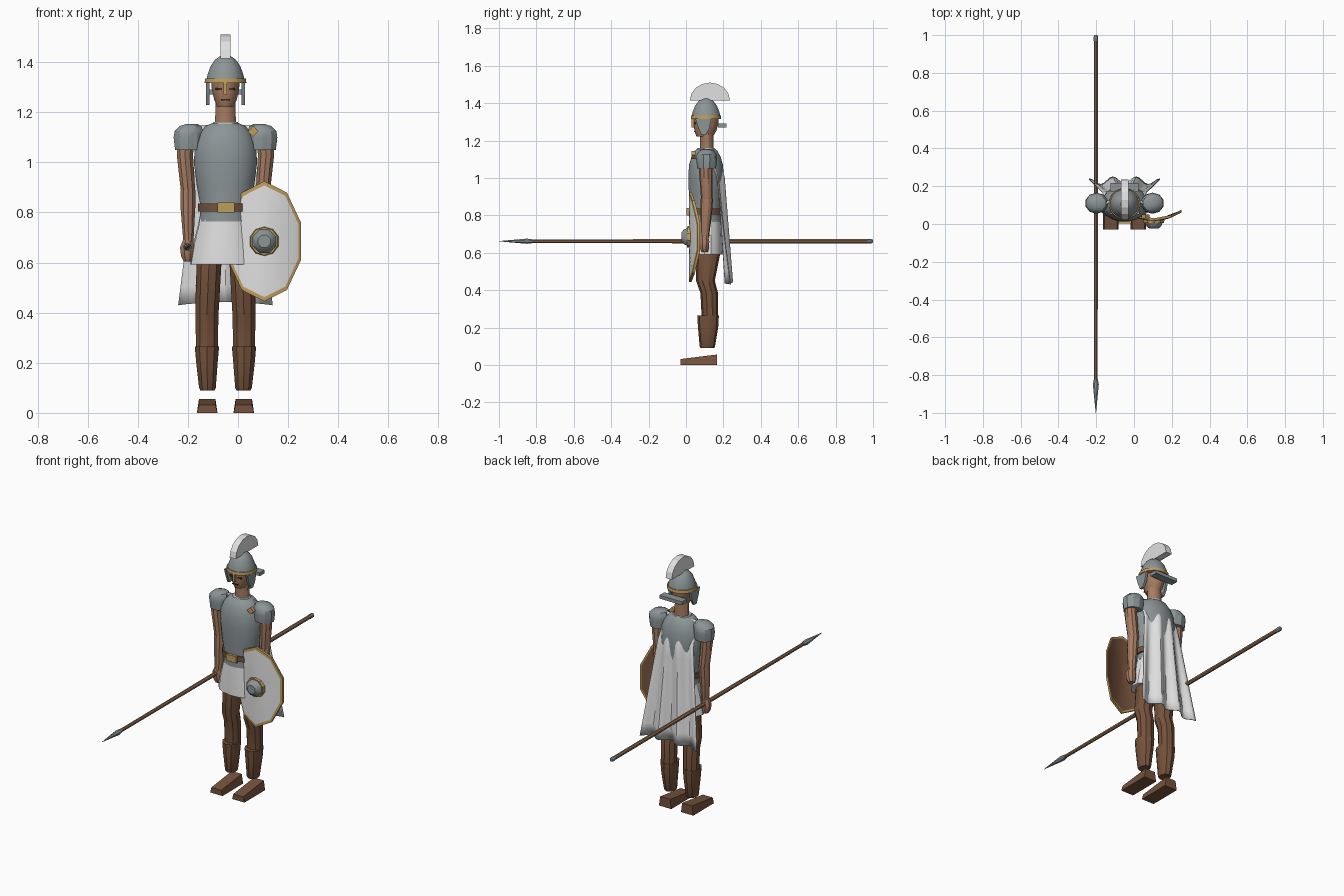
import bpy, bmesh, math
from mathutils import Matrix

if "Cube" in bpy.data.objects:
    bpy.data.objects.remove(bpy.data.objects["Cube"])

CX, CY = -0.05, 0.107   # body axis


def material(name, r, g, b):
    m = bpy.data.materials.new(name)
    m.diffuse_color = (r, g, b, 1)
    m.use_nodes = True
    m.node_tree.nodes["Principled BSDF"].inputs["Base Color"].default_value = (r, g, b, 1)
    return m


steel = material("steel grey", 0.26, 0.30, 0.31)
white = material("white cloth", 0.75, 0.75, 0.75)
gold = material("gold", 0.52, 0.34, 0.11)
skin = material("skin", 0.38, 0.20, 0.12)
leather = material("brown leather", 0.18, 0.085, 0.045)
wood = material("spear wood", 0.30, 0.16, 0.09)
dark = material("dark brown", 0.05, 0.025, 0.015)


def finish(name, bm, mats, smooth=True):
    bmesh.ops.recalc_face_normals(bm, faces=bm.faces)
    me = bpy.data.meshes.new(name)
    bm.to_mesh(me)
    bm.free()
    for m in mats:
        me.materials.append(m)
    ob = bpy.data.objects.new(name, me)
    bpy.context.collection.objects.link(ob)
    if smooth:
        bpy.ops.object.select_all(action="DESELECT")
        ob.select_set(True)
        bpy.context.view_layer.objects.active = ob
        bpy.ops.object.shade_smooth_by_angle(angle=math.radians(32))
    return ob


def loft(name, rings, mat, seg=12, wave=0, axis="Z"):
    """Skin elliptical rings (x, y, z, rx, ry); wave pleats the radius."""
    bm = bmesh.new()
    loops = []
    for x, y, z, rx, ry in rings:
        loop = []
        for i in range(seg):
            a = math.tau * (i + 0.5) / seg
            k = 1 + wave * (i % 2)
            c, s = rx * k * math.cos(a), ry * k * math.sin(a)
            loop.append(bm.verts.new((x + c, y + s, z) if axis == "Z" else (x + c, y, z + s)))
        loops.append(loop)
    for a, b in zip(loops, loops[1:]):
        for i in range(seg):
            j = (i + 1) % seg
            bm.faces.new((a[i], a[j], b[j], b[i]))
    bm.faces.new(loops[0])
    bm.faces.new(loops[-1])
    return finish(name, bm, [mat])


def prism(name, profile, x0, x1, mat):
    """Extrude a (y, z) outline from x0 to x1."""
    bm = bmesh.new()
    face = bm.faces.new([bm.verts.new((x0, y, z)) for y, z in profile])
    new = bmesh.ops.extrude_face_region(bm, geom=[face])["geom"]
    bmesh.ops.translate(bm, vec=(x1 - x0, 0, 0),
                        verts=[v for v in new if isinstance(v, bmesh.types.BMVert)])
    return finish(name, bm, [mat], False)


def box(name, loc, size, mat, turn=0):
    bm = bmesh.new()
    bmesh.ops.create_cube(bm, size=1)
    bmesh.ops.transform(bm, verts=bm.verts, matrix=Matrix.Translation(loc)
                        @ Matrix.Rotation(turn, 4, "Y") @ Matrix.Diagonal((*size, 1)))
    return finish(name, bm, [mat], False)


def body(name, rings, mat, seg=20, wave=0):
    return loft(name, [(CX, CY, z, rx, ry) for z, rx, ry in rings], mat, seg, wave)


# Torso, skirt and belt
body("cuirass", [(0.764, 0.106, 0.088), (0.82, 0.1, 0.086), (0.9, 0.115, 0.092),
                 (1.0, 0.128, 0.096), (1.07, 0.123, 0.092), (1.115, 0.105, 0.078),
                 (1.145, 0.08, 0.062), (1.156, 0.055, 0.048)], steel)
body("collar", [(1.148, 0.056, 0.05), (1.161, 0.05, 0.046)], white)
body("skirt", [(0.78, 0.1, 0.083), (0.68, 0.124, 0.088), (0.592, 0.139, 0.09)], white, 32, 0.03)
body("belt", [(0.804, 0.112, 0.094), (0.836, 0.112, 0.094)], leather)
box("belt_buckle", (CX + 0.002, 0.01, 0.82), (0.068, 0.014, 0.04), gold)
box("brooch", (0.06, 0.04, 1.124), (0.03, 0.02, 0.03), gold, math.pi / 4)

# Head and face
loft("neck", [(CX, 0.112, 1.14, 0.044, 0.038), (CX, 0.11, 1.25, 0.04, 0.036)], skin)
loft("head", [(CX, 0.1, 1.222, 0.034, 0.044), (CX, 0.103, 1.25, 0.046, 0.058),
              (CX, 0.108, 1.29, 0.056, 0.066), (CX, 0.108, 1.34, 0.058, 0.068)], skin, 14)
box("mouth", (CX, 0.046, 1.25), (0.036, 0.008, 0.005), dark)
for s, side in ((-1, "right"), (1, "left")):
    box(side + "_eye", (CX + s * 0.026, 0.05, 1.292), (0.026, 0.009, 0.008), dark)

# Helmet
body("helmet_dome", [(1.318, 0.08, 0.08), (1.35, 0.073, 0.074), (1.385, 0.06, 0.06),
                     (1.41, 0.042, 0.042), (1.424, 0.022, 0.022)], steel, 16)
body("helmet_band", [(1.316, 0.085, 0.083), (1.334, 0.083, 0.081)], gold, 16)
box("nose_guard", (CX, 0.037, 1.295), (0.014, 0.014, 0.05), gold)
box("neck_guard", (CX, 0.193, 1.28), (0.15, 0.046, 0.02), steel)
crest = [(0.128 - 0.107 * math.cos(math.pi * i / 8), 1.415 + 0.095 * math.sin(math.pi * i / 8))
         for i in range(9)]
prism("helmet_crest", crest, CX - 0.02, CX + 0.02, white)
guard = [(0.05, 1.318), (0.135, 1.318), (0.125, 1.265), (0.105, 1.23), (0.082, 1.23), (0.065, 1.27)]

# Paired parts
for s, side in ((-1, "right"), (1, "left")):
    def limb(name, rings, mat, seg=10):
        return loft(side + name, [(CX + s * d, y, z, rx, ry) for d, y, z, rx, ry in rings], mat, seg)

    prism(side + "_cheek_guard", guard, CX + s * 0.064, CX + s * 0.078, steel)
    limb("_pauldron", [(0.148, 0.11, 1.05, 0.056, 0.05), (0.148, 0.11, 1.1, 0.062, 0.056),
                       (0.146, 0.11, 1.125, 0.06, 0.053), (0.14, 0.11, 1.145, 0.045, 0.04),
                       (0.134, 0.11, 1.153, 0.024, 0.022)], steel)
    limb("_upper_arm", [(0.158, 0.108, 1.08, 0.036, 0.036), (0.162, 0.106, 1.03, 0.034, 0.036),
                        (0.149, 0.112, 0.88, 0.03, 0.031)], skin)
    limb("_forearm", [(0.149, 0.112, 0.89, 0.031, 0.033), (0.15, 0.108, 0.82, 0.031, 0.032),
                      (0.148, 0.1, 0.68, 0.021, 0.023)], skin)
    limb("_hand", [(0.15, 0.098, 0.69, 0.021, 0.022), (0.154, 0.098, 0.66, 0.03, 0.029),
                   (0.152, 0.098, 0.625, 0.027, 0.026), (0.15, 0.1, 0.605, 0.018, 0.018)], skin, 8)
    limb("_thigh", [(0.062, 0.115, 0.7, 0.052, 0.062), (0.066, 0.118, 0.59, 0.052, 0.064),
                    (0.072, 0.104, 0.45, 0.05, 0.05), (0.074, 0.124, 0.385, 0.048, 0.047),
                    (0.074, 0.128, 0.25, 0.046, 0.044)], leather)
    limb("_greave", [(0.074, 0.118, 0.265, 0.051, 0.058), (0.074, 0.118, 0.2, 0.045, 0.054),
                     (0.072, 0.114, 0.1, 0.035, 0.041), (0.072, 0.114, 0.09, 0.03, 0.036)], leather)
    x = CX + s * 0.073
    boot = prism(side + "_boot", [(-0.03, 0), (0.165, 0), (0.165, 0.056), (-0.03, 0.032)],
                 x - 0.041, x + 0.041, leather)
    for v in boot.data.vertices:
        if v.co.z > 0.01:
            v.co.x = x + (v.co.x - x) * 0.8

# Cape: a pleated sheet that sinks into the shoulders
bm = bmesh.new()
cols, rows = 24, 10
grid = []
for r in range(rows + 1):
    v = r / rows
    row = []
    for c in range(cols + 1):
        u = 2 * c / cols - 1
        fall = 0.15 + 0.085 * v + 0.045 * min(v * 5, 1) * (1 - v)
        y = fall - (0.05 * (1 - v) + 0.012 * v) * u * u - (0.006 + 0.012 * v) * math.cos(3 * math.pi * u)
        row.append(bm.verts.new((CX + u * (0.1 + 0.088 * v), y, 1.15 - 0.72 * v + 0.012 * v * (1 - u * u))))
    grid.append(row)
for a, b in zip(grid, grid[1:]):
    for c in range(cols):
        bm.faces.new((a[c], a[c + 1], b[c + 1], b[c]))
cape = finish("cape", bm, [white])
cape.modifiers.new("Thickness", "SOLIDIFY").thickness = 0.005

# Shield: curved ten-sided oval with white face, gold rim, leather back
SX, SZ = 0.105, 0.685
bm = bmesh.new()
loops = []
for k, back in ((0.02, 0), (0.5, 0), (0.93, 0), (1, 0), (1, 0.014), (0.95, 0.014), (0.5, 0.014), (0.02, 0.014)):
    loop = []
    for i in range(10):
        a = math.pi / 2 + math.tau * i / 10
        dx = 0.154 * k * math.cos(a)
        loop.append(bm.verts.new((SX + dx, 0.016 + 2.1 * dx * dx + back, SZ + 0.24 * k * math.sin(a))))
    loops.append(loop)
for n, (a, b) in enumerate(zip(loops, loops[1:])):
    for i in range(10):
        j = (i + 1) % 10
        bm.faces.new((a[i], a[j], b[j], b[i])).material_index = 0 if n < 2 else 1 if n < 5 else 2
bm.faces.new(loops[0])
bm.faces.new(loops[-1]).material_index = 2
finish("shield", bm, [white, gold, leather])
loft("shield_boss_ring", [(SX, 0.024, SZ, 0.06, 0.06), (SX, 0.006, SZ, 0.056, 0.056)], gold, 10, 0, "Y")
loft("shield_boss", [(SX, 0.01, SZ, 0.052, 0.052), (SX, -0.012, SZ, 0.042, 0.042),
                     (SX, -0.024, SZ, 0.027, 0.027)], steel, 8, 0, "Y")

# Spear held level in the right hand
PX, PZ = -0.202, 0.662
loft("spear_shaft", [(PX, -0.84, PZ, 0.01, 0.01), (PX, 0, PZ, 0.012, 0.012),
                     (PX, 0.975, PZ, 0.012, 0.012)], wood, 8, 0, "Y")
loft("spear_head", [(PX, -1, PZ, 0.001, 0.001), (PX, -0.85, PZ, 0.017, 0.015),
                    (PX, -0.82, PZ, 0.011, 0.011)], steel, 8, 0, "Y")
loft("spear_butt", [(PX, 0.97, PZ, 0.0135, 0.0135), (PX, 0.99, PZ, 0.0135, 0.0135),
                    (PX, 1, PZ, 0.008, 0.008)], steel, 8, 0, "Y")
